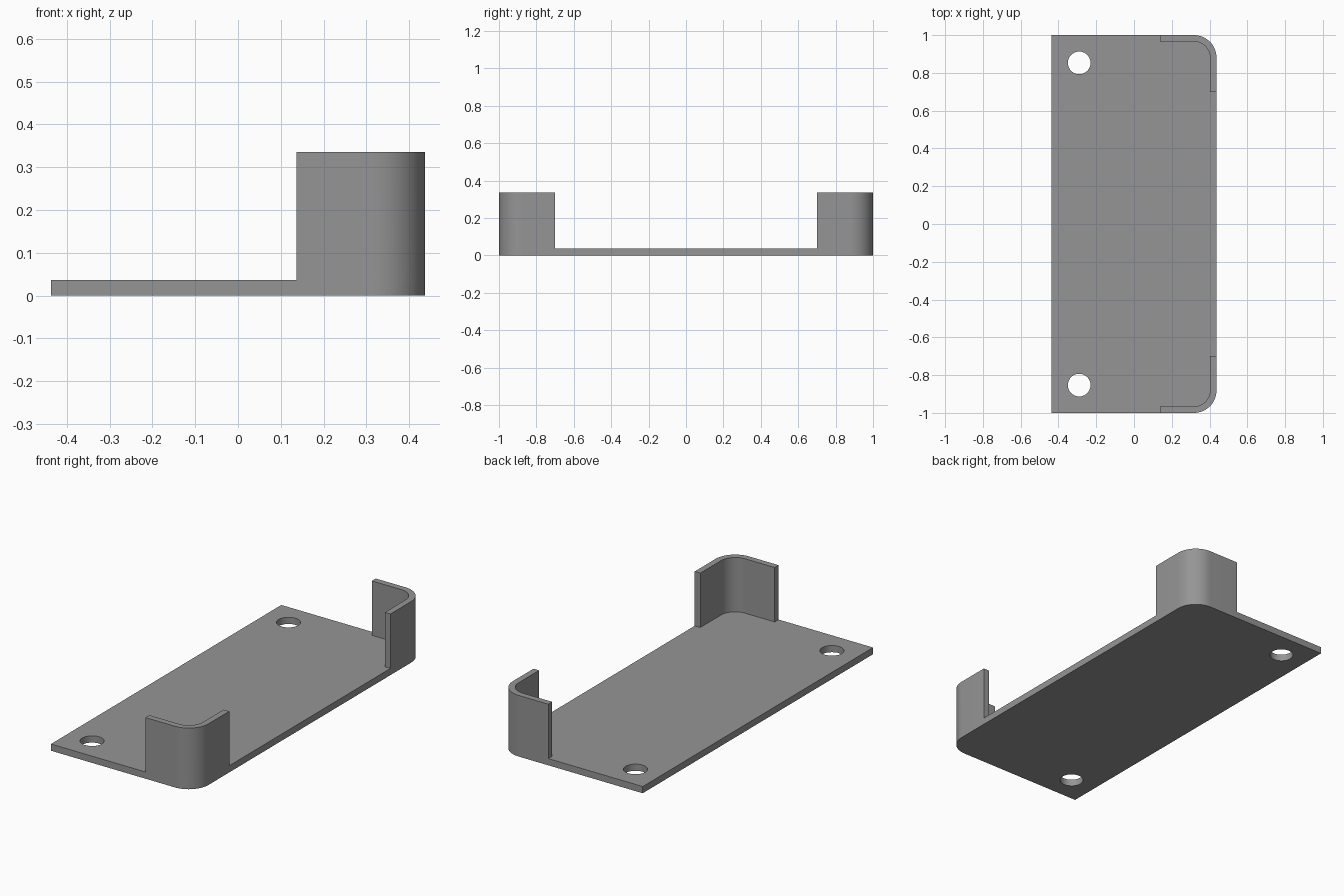
import bpy, bmesh, math

if "Cube" in bpy.data.objects:
    bpy.data.objects.remove(bpy.data.objects["Cube"])

X, Y = 0.437, 1.0            # half width and half length
T, H = 0.037, 0.336          # plate thickness, wall height
W, R = 0.034, 0.12           # wall thickness, corner radius
WALL_X, WALL_Y = 0.137, 0.70  # where the corner walls end
SEG = 16

grey = bpy.data.materials.new("grey")
grey.diffuse_color = (0.30, 0.30, 0.30, 1)
grey.use_nodes = True
grey.node_tree.nodes["Principled BSDF"].inputs["Base Color"].default_value = grey.diffuse_color


def corner(radius):
    """Quarter arc from the +x side round to the +y side."""
    cx, cy = X - R, Y - R
    return [(cx + radius * math.cos(a), cy + radius * math.sin(a))
            for a in (math.pi / 2 * i / SEG for i in range(SEG + 1))]


def prism(name, outline, z0, z1):
    """Extrude a flat outline between two heights."""
    bm = bmesh.new()
    face = bm.faces.new([bm.verts.new((x, y, z0)) for x, y in outline])
    top = bmesh.ops.extrude_face_region(bm, geom=[face])["geom"]
    bmesh.ops.translate(bm, vec=(0, 0, z1 - z0),
                        verts=[v for v in top if isinstance(v, bmesh.types.BMVert)])
    bmesh.ops.recalc_face_normals(bm, faces=bm.faces)
    mesh = bpy.data.meshes.new(name)
    bm.to_mesh(mesh)
    bm.free()
    mesh.materials.append(grey)
    ob = bpy.data.objects.new(name, mesh)
    bpy.context.collection.objects.link(ob)
    return ob


def combine(target, tool, operation):
    """Apply a boolean, then discard the tool object."""
    bpy.context.view_layer.objects.active = target
    mod = target.modifiers.new(operation, 'BOOLEAN')
    mod.object, mod.operation, mod.solver = tool, operation, 'EXACT'
    bpy.ops.object.modifier_apply(modifier=mod.name)
    bpy.data.objects.remove(tool)


# Base plate with two rounded corners on the +x side
arc = corner(R)
plate = prism("base_plate",
              arc + [(-X, Y), (-X, -Y)] + [(x, -y) for x, y in reversed(arc)], 0, T)

# L-shaped corner wall, mirrored to both ends
wall = ([(X, WALL_Y)] + arc + [(WALL_X, Y), (WALL_X, Y - W)]
        + corner(R - W)[::-1] + [(X - W, WALL_Y)])
for side in (1, -1):
    combine(plate, prism("corner_wall", [(x, y * side) for x, y in wall], 0, H), 'UNION')

# Screw holes
for side in (1, -1):
    circle = [(-0.29 + 0.06 * math.cos(math.tau * i / 40),
               0.853 * side + 0.06 * math.sin(math.tau * i / 40)) for i in range(40)]
    hole = prism("hole_cutter", circle, -0.1, T + 0.1)
    hole.hide_render = True
    combine(plate, hole, 'DIFFERENCE')

plate.name = "corner_bracket_plate"
plate.select_set(True)
bpy.context.view_layer.objects.active = plate
bpy.ops.object.shade_smooth_by_angle(angle=math.radians(30))
